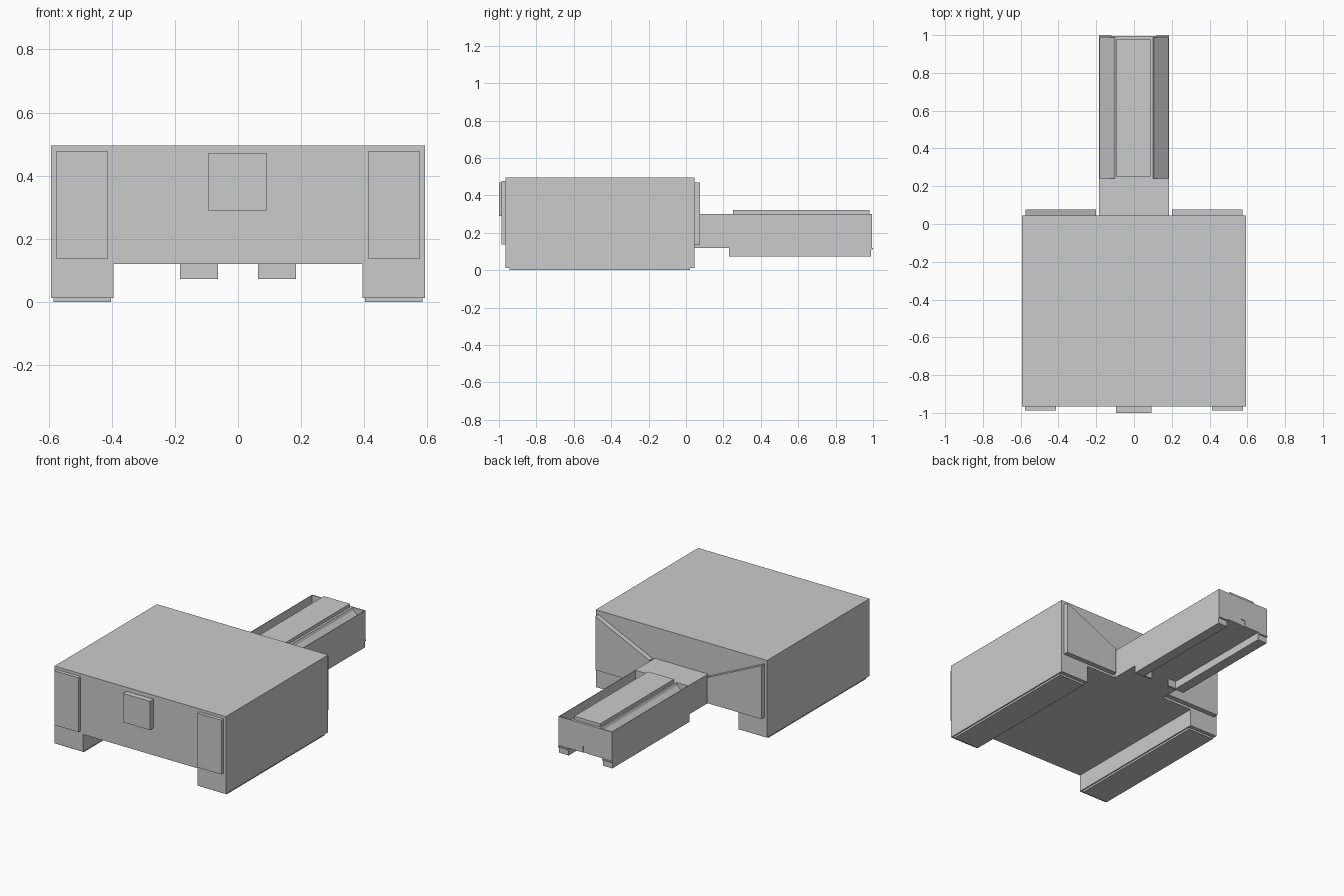
import bpy
import bmesh

if "Cube" in bpy.data.objects:
    bpy.data.objects.remove(bpy.data.objects["Cube"])


def prism(name, pts, y0, y1):
    """Extrude an x/z outline from y0 to y1."""
    bm = bmesh.new()
    face = bm.faces.new([bm.verts.new((x, y0, z)) for x, z in pts])
    ext = bmesh.ops.extrude_face_region(bm, geom=[face])
    moved = [v for v in ext["geom"] if isinstance(v, bmesh.types.BMVert)]
    bmesh.ops.translate(bm, verts=moved, vec=(0, y1 - y0, 0))
    bmesh.ops.recalc_face_normals(bm, faces=bm.faces)
    mesh = bpy.data.meshes.new(name)
    bm.to_mesh(mesh)
    bm.free()
    obj = bpy.data.objects.new(name, mesh)
    bpy.context.collection.objects.link(obj)
    return obj


def box(name, x0, x1, y0, y1, z0, z1):
    return prism(name, [(x0, z0), (x1, z0), (x1, z1), (x0, z1)], y0, y1)


def mirrored(obj):
    obj.modifiers.new("Mirror", "MIRROR").use_axis[0] = True
    return obj


def symmetric(half):
    """Complete a right-half outline with its left half."""
    return half + [(-x, z) for x, z in reversed(half)]


# Main body with two full-length side legs
prism("body", symmetric([(0.395, 0.12), (0.395, 0.012), (0.592, 0.012),
                         (0.592, 0.495)]), -0.965, 0.045)
mirrored(box("foot_pad", 0.403, 0.584, -0.945, 0.022, 0.0, 0.012))

# Front panels
mirrored(box("front_side_panel", 0.412, 0.576, -0.987, -0.965, 0.138, 0.477))
box("front_centre_panel", -0.095, 0.092, -1.0, -0.965, 0.29, 0.47)

# Rear panels, sloping down toward the arm
mirrored(prism("rear_panel", [(0.2, 0.135), (0.574, 0.135), (0.574, 0.47),
                              (0.2, 0.295)], 0.045, 0.076))

# Neck joining the body and the arm
box("neck", -0.184, 0.184, 0.045, 0.24, 0.12, 0.301)

# Arm: sloped channels between thin side walls, rails underneath
prism("arm", symmetric([(0.118, 0.12), (0.118, 0.072), (0.184, 0.072),
                        (0.184, 0.301), (0.181, 0.301), (0.181, 0.215),
                        (0.108, 0.285), (0.101, 0.301)]), 0.24, 0.99)
mirrored(box("rail_front_plate", 0.063, 0.184, 0.23, 0.24, 0.072, 0.12))
box("arm_top_pad", -0.092, 0.087, 0.25, 0.98, 0.301, 0.322)

# Arm end wall with a small slot, and narrow ledges
prism("arm_end_wall", symmetric([(0.015, 0.16), (0.015, 0.12), (0.184, 0.12),
                                 (0.184, 0.301)]), 0.988, 0.995)
mirrored(box("end_ledge", 0.118, 0.184, 0.988, 1.0, 0.11, 0.118))
